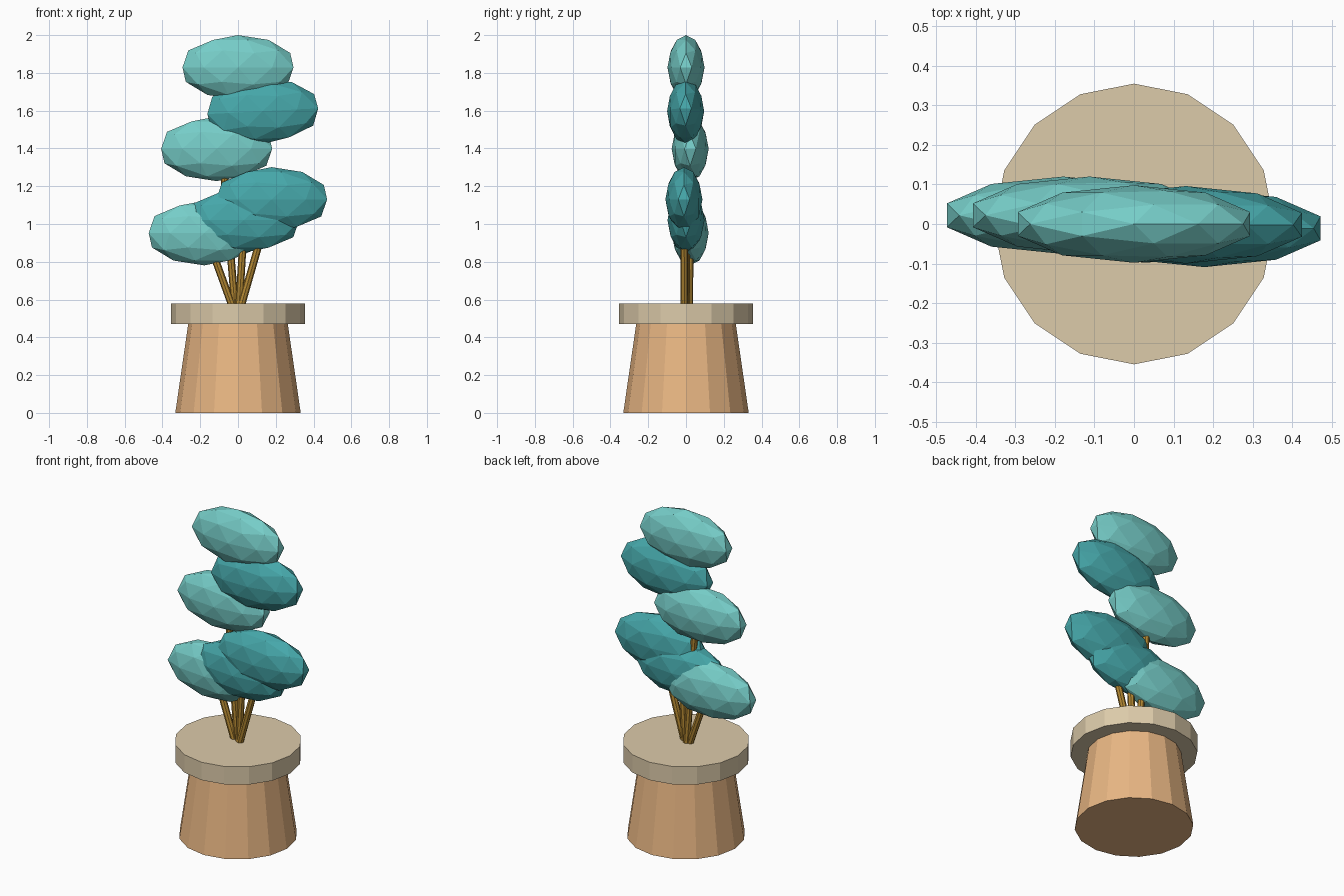
import bpy, math
from mathutils import Vector

if "Cube" in bpy.data.objects:
    bpy.data.objects.remove(bpy.data.objects["Cube"])


def material(name, srgb):
    m = bpy.data.materials.new(name)
    m.diffuse_color = (*[c ** 2.2 for c in srgb], 1)
    m.use_nodes = True
    m.node_tree.nodes["Principled BSDF"].inputs["Base Color"].default_value = m.diffuse_color
    return m


CLAY = material("clay", (0.91, 0.71, 0.51))
STONE = material("pale_rim", (0.86, 0.79, 0.66))
WOOD = material("wood", (0.70, 0.53, 0.21))
LIGHT = material("light_leaf", (0.46, 0.80, 0.78))
DARK = material("dark_leaf", (0.28, 0.65, 0.66))


def finish(name, mat):
    ob = bpy.context.object
    ob.name = name
    ob.data.materials.append(mat)
    return ob


def tapered(name, z0, z1, r0, r1, mat):
    bpy.ops.mesh.primitive_cone_add(vertices=16, radius1=r0, radius2=r1,
                                    depth=z1 - z0, location=(0, 0, (z0 + z1) / 2))
    return finish(name, mat)


def stem(name, start, end, radius=0.02):
    a, b = Vector(start), Vector(end)
    d = b - a
    bpy.ops.mesh.primitive_cylinder_add(vertices=8, radius=radius, depth=d.length,
                                        location=(a + b) / 2)
    ob = finish(name, WOOD)
    ob.rotation_euler = d.to_track_quat('Z', 'Y').to_euler()


def leaf_pad(name, loc, mat, tilt=0):
    bpy.ops.mesh.primitive_ico_sphere_add(subdivisions=2, radius=1, location=loc)
    ob = finish(name, mat)
    ob.scale = (0.309, 0.098, 0.171)
    ob.rotation_euler = (0, math.radians(tilt), 0)


# Pot and its rim slab
tapered("pot", 0, 0.475, 0.332, 0.263, CLAY)
tapered("pot_rim", 0.47, 0.58, 0.355, 0.355, STONE)

# Stems fanning out from the pot
stem("stem_left", (-0.025, 0.01, 0.55), (-0.17, 0.02, 0.95))
stem("stem_middle_left", (-0.015, 0.018, 0.55), (-0.085, 0.02, 1.40))
stem("stem_middle", (0.005, 0.0, 0.55), (0.035, 0.0, 1.05))
stem("stem_right", (0.012, -0.008, 0.55), (0.17, -0.01, 1.10))

# Flattened foliage pads, top to bottom
leaf_pad("foliage_top", (0, 0, 1.829), LIGHT)
leaf_pad("foliage_upper_right", (0.131, -0.002, 1.597), DARK, -3)
leaf_pad("foliage_middle_left", (-0.113, 0.022, 1.398), LIGHT)
leaf_pad("foliage_lower_right", (0.178, -0.011, 1.13), DARK)
leaf_pad("foliage_lower_middle", (0.03, 0.0, 1.02), DARK)
leaf_pad("foliage_lower_left", (-0.179, 0.022, 0.952), LIGHT)
